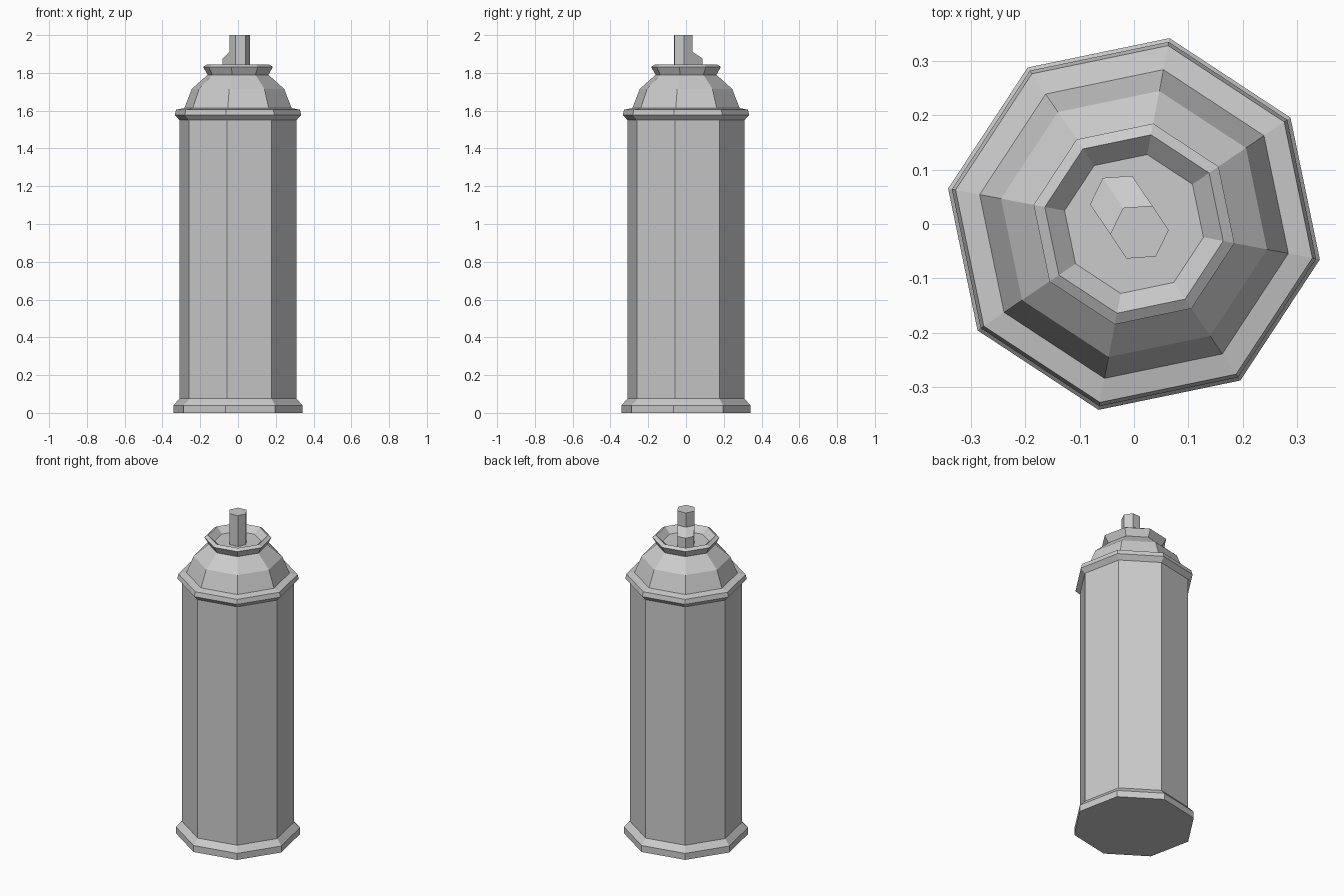
import bpy, bmesh
from math import cos, sin, radians

cube = bpy.data.objects.get("Cube")
if cube:
    bpy.data.objects.remove(cube, do_unlink=True)

# Single plain grey
grey = bpy.data.materials.new("plain_grey")
grey.use_nodes = True
colour = (0.6, 0.6, 0.6, 1)
grey.diffuse_color = colour
grey.node_tree.nodes["Principled BSDF"].inputs["Base Color"].default_value = colour


def polygon(radius, sides, turn, cx=0, cy=0):
    angles = [radians(turn + 360 * i / sides) for i in range(sides)]
    return [(cx + radius * cos(a), cy + radius * sin(a)) for a in angles]


def loft(name, rings, cap_bottom=False, cap_top=False):
    """Join stacked (outline, z) rings with flat faces."""
    bm = bmesh.new()
    loops = [[bm.verts.new((x, y, z)) for x, y in pts] for pts, z in rings]
    for low, high in zip(loops, loops[1:]):
        n = len(low)
        for i in range(n):
            j = (i + 1) % n
            # Skip doubled corners where the two outlines coincide
            bm.faces.new((low[i], low[j], high[j], high[i]))
    if cap_bottom:
        bm.faces.new(loops[0][::-1])
    if cap_top:
        bm.faces.new(loops[-1])
    bmesh.ops.remove_doubles(bm, verts=bm.verts, dist=1e-5)
    mesh = bpy.data.meshes.new(name)
    bm.to_mesh(mesh)
    bm.free()
    mesh.materials.append(grey)
    obj = bpy.data.objects.new(name, mesh)
    bpy.context.collection.objects.link(obj)
    return obj


def turned(name, profile, **caps):
    return loft(name, [(polygon(r, 8, -10.8), z) for r, z in profile], **caps)


# Eight-sided can, from the bottom up; neighbouring parts share their end ring
turned("base_rim", [(0.348, 0), (0.348, 0.04), (0.315, 0.075)], cap_bottom=True)
turned("can_body", [(0.315, 0.075), (0.315, 1.55)])
turned("shoulder_rim", [(0.315, 1.55), (0.341, 1.577), (0.334, 1.605), (0.289, 1.614)])
turned("shoulder_dome", [(0.289, 1.614), (0.249, 1.715), (0.164, 1.79)])
turned("valve_cup", [(0.164, 1.79), (0.188, 1.832), (0.167, 1.845), (0.13, 1.81)],
       cap_top=True)

# Six-sided spray button with a sloped step towards the back
stem = polygon(0.054, 6, 4, 0.01, -0.015)
step = [(x - 0.037, y + 0.055) if i in (1, 2, 3) else (x, y)
        for i, (x, y) in enumerate(stem)]
loft("spray_button", [(step, 1.81), (step, 1.875), (stem, 1.912), (stem, 2.0)],
     cap_top=True)
